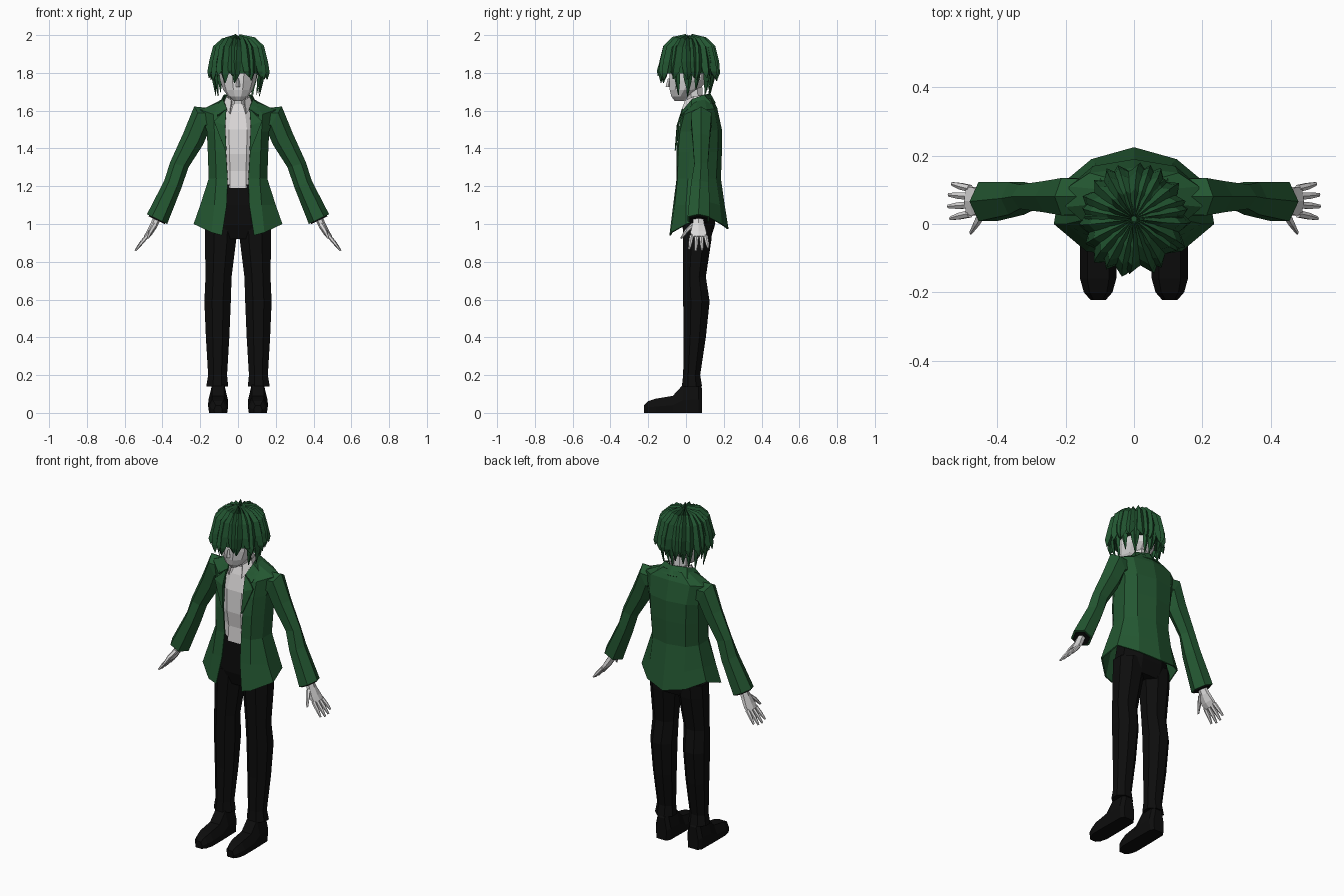
import bpy, bmesh, math, random
from mathutils import Vector

random.seed(4)


def material(name, rgb):
    m = bpy.data.materials.new(name)
    m.diffuse_color = (*rgb, 1)
    return m


GREEN = material("jacket green", (0.017, 0.095, 0.031))
HAIR = material("hair green", (0.016, 0.092, 0.031))
BLACK = material("trouser black", (0.004, 0.004, 0.004))
WHITE = material("shirt white", (0.72, 0.70, 0.70))
SKIN = material("pale skin", (0.70, 0.69, 0.69))


def finish(name, bm, mat, mirror):
    mesh = bpy.data.meshes.new(name)
    bm.to_mesh(mesh)
    bm.free()
    mesh.materials.append(mat)
    ob = bpy.data.objects.new(name, mesh)
    bpy.context.collection.objects.link(ob)
    if mirror:
        ob.modifiers.new("mirror", "MIRROR")
    return ob


def add_loft(bm, rings):
    """Closed rings skinned together and capped at both ends."""
    vs = [[bm.verts.new(p) for p in r] for r in rings]
    n = len(vs[0])
    for a, b in zip(vs, vs[1:]):
        for i in range(n):
            j = (i + 1) % n
            bm.faces.new((a[i], a[j], b[j], b[i]))
    bm.faces.new(vs[0])
    bm.faces.new(vs[-1])


def loft(name, ring_sets, mat, mirror=False):
    bm = bmesh.new()
    for rings in ring_sets:
        add_loft(bm, rings)
    bmesh.ops.recalc_face_normals(bm, faces=bm.faces)
    return finish(name, bm, mat, mirror)


def sheet(name, rows, mat, thick):
    """Open half surface, mirrored and thickened inwards."""
    bm = bmesh.new()
    vs = [[bm.verts.new(p) for p in r] for r in rows]
    for a, b in zip(vs, vs[1:]):
        for i in range(len(a) - 1):
            bm.faces.new((a[i], b[i], b[i + 1], a[i + 1]))
    ob = finish(name, bm, mat, True)
    s = ob.modifiers.new("thickness", "SOLIDIFY")
    s.thickness, s.offset = thick, -1
    return ob


def oval(c, u, v, n=8, turn=0.5):
    """Ring around c spanned by half axes u and v."""
    c, u, v = Vector(c), Vector(u), Vector(v)
    k = [(i + turn) * math.tau / n for i in range(n)]
    return [c + u * math.cos(a) + v * math.sin(a) for a in k]


def level(x, z, rx, y0, y1, n=8, turn=0.5):
    """Horizontal ring from front y0 to back y1."""
    g = 1 / math.cos(math.pi / n) if turn else 1
    return oval((x, (y0 + y1) / 2, z), (rx * g, 0, 0), (0, (y1 - y0) / 2 * g, 0), n, turn)


# Trousers and shoes
loft("trouser_hips", [[level(0, z, *r) for z, *r in (
    (0.92, 0.15, 0.0, 0.13), (1.0, 0.16, -0.025, 0.155),
    (1.1, 0.14, -0.03, 0.15), (1.21, 0.115, -0.03, 0.13))]], BLACK)
loft("trouser_leg", [[level(x, z, *r) for x, z, *r in (
    (0.11, 0.14, 0.058, -0.022, 0.085), (0.108, 0.2, 0.05, -0.015, 0.075),
    (0.108, 0.4, 0.062, -0.012, 0.105), (0.108, 0.59, 0.07, -0.015, 0.125),
    (0.103, 0.72, 0.069, -0.015, 0.105), (0.092, 0.92, 0.083, -0.015, 0.135),
    (0.09, 1.0, 0.083, -0.015, 0.14))]], BLACK, True)


def shoe_ring(y, w, h, x=0.105):
    return [(x + sx * w, y, z * h) for sx, z in
            ((-0.9, 0), (0.9, 0), (1, 0.45), (0.6, 1), (-0.6, 1), (-1, 0.45))]


loft("shoe", [[shoe_ring(*r) for r in (
    (0.085, 0.035, 0.13), (0.065, 0.05, 0.16), (-0.015, 0.052, 0.15),
    (-0.07, 0.053, 0.09), (-0.16, 0.053, 0.075), (-0.2, 0.042, 0.062),
    (-0.223, 0.022, 0.04))]], BLACK, True)

# Shirt and its collar points
loft("shirt", [[level(0, z, *r) for z, *r in (
    (1.19, 0.105, -0.033, 0.12), (1.28, 0.1, -0.028, 0.12),
    (1.37, 0.11, -0.04, 0.13), (1.5, 0.115, -0.035, 0.13),
    (1.59, 0.09, -0.012, 0.12), (1.635, 0.06, 0.005, 0.11))]], WHITE)
sheet("shirt_collar", [
    [(0.035, -0.005, 1.655), (0.062, 0.04, 1.675), (0.05, 0.1, 1.685), (0, 0.115, 1.685)],
    [(0.045, -0.03, 1.585), (0.08, 0.03, 1.63), (0.06, 0.115, 1.64), (0, 0.13, 1.64)]], WHITE, 0.006)

# Jacket body, columns from front edge round to centre back
sheet("jacket_body", [
    [(0.062, -0.005, 1.62), (0.08, 0.03, 1.645), (0.09, 0.06, 1.65), (0.085, 0.1, 1.66), (0.06, 0.13, 1.665), (0, 0.14, 1.665)],
    [(0.068, -0.025, 1.57), (0.13, -0.01, 1.58), (0.2, 0.05, 1.605), (0.19, 0.11, 1.605), (0.13, 0.15, 1.61), (0, 0.165, 1.615)],
    [(0.067, -0.042, 1.49), (0.125, -0.032, 1.49), (0.165, 0.03, 1.49), (0.165, 0.12, 1.49), (0.12, 0.17, 1.5), (0, 0.19, 1.5)],
    [(0.064, -0.05, 1.38), (0.12, -0.042, 1.38), (0.16, 0.02, 1.38), (0.16, 0.11, 1.38), (0.115, 0.168, 1.38), (0, 0.19, 1.38)],
    [(0.055, -0.05, 1.24), (0.115, -0.045, 1.24), (0.155, 0.01, 1.24), (0.155, 0.1, 1.24), (0.11, 0.16, 1.24), (0, 0.185, 1.24)],
    [(0.06, -0.068, 1.1), (0.125, -0.06, 1.1), (0.2, 0.0, 1.1), (0.19, 0.11, 1.12), (0.115, 0.18, 1.1), (0, 0.205, 1.1)],
    [(0.085, -0.088, 0.94), (0.14, -0.08, 0.955), (0.235, 0.0, 1.0), (0.215, 0.115, 1.04), (0.125, 0.19, 1.0), (0, 0.225, 0.975)],
], GREEN, 0.008)
sheet("jacket_collar", [
    [(0.06, -0.012, 1.61), (0.08, 0.03, 1.66), (0.075, 0.095, 1.685), (0, 0.13, 1.69)],
    [(0.11, -0.03, 1.575), (0.12, 0.03, 1.625), (0.1, 0.135, 1.64), (0, 0.158, 1.64)]], GREEN, 0.008)
sheet("jacket_lapel", [
    [(0.062, -0.022, 1.61), (0.105, -0.028, 1.565)],
    [(0.068, -0.05, 1.52), (0.128, -0.042, 1.545)],
    [(0.062, -0.06, 1.39), (0.068, -0.06, 1.39)]], GREEN, 0.008)


# Sleeves, each ring given by its outer and inner edge
def sleeve_ring(ux, uz, lx, lz, y, h):
    c = ((ux + lx) / 2, y, (uz + lz) / 2)
    return oval(c, ((ux - lx) / 2, 0, (uz - lz) / 2), (0, h * 1.15, 0), 6, 0)


loft("jacket_sleeve", [[sleeve_ring(*r) for r in (
    (0.11, 1.61, 0.12, 1.5, 0.08, 0.05), (0.232, 1.622, 0.155, 1.49, 0.08, 0.055),
    (0.29, 1.48, 0.185, 1.42, 0.08, 0.046), (0.36, 1.325, 0.262, 1.3, 0.08, 0.036),
    (0.39, 1.23, 0.3, 1.19, 0.075, 0.048), (0.482, 1.052, 0.375, 1.0, 0.066, 0.058))]], GREEN, True)
loft("sleeve_opening", [[sleeve_ring(0.47, 1.047, 0.385, 1.005, 0.066, 0.048),
                         sleeve_ring(0.473, 1.041, 0.388, 0.999, 0.066, 0.048)]], BLACK, True)

# Hands: flat palm, four fingers and a thumb
NORMAL = Vector((0.82, 0, 0.57))


def limb(*steps):
    return [oval((x, y, z), NORMAL * t, (0, w, 0), 6, 0) for x, y, z, t, w in steps]


hand = [limb((0.42, 0.065, 1.05, 0.022, 0.026), (0.445, 0.066, 0.995, 0.02, 0.035),
             (0.468, 0.066, 0.955, 0.017, 0.048), (0.487, 0.068, 0.93, 0.013, 0.047))]
for i, (y, reach) in enumerate(((0.03, 0.9), (0.056, 1.0), (0.081, 0.97), (0.104, 0.82))):
    tip = y + (i - 1.5) * 0.009
    hand.append(limb((0.48, y, 0.938, 0.011, 0.012), (0.48 + 0.035 * reach, (y + tip) / 2, 0.938 - 0.042 * reach, 0.01, 0.011),
                     (0.48 + 0.064 * reach, tip, 0.938 - 0.08 * reach, 0.005, 0.006)))
hand.append(limb((0.437, 0.045, 1.0, 0.015, 0.018), (0.46, 0.005, 0.965, 0.012, 0.013),
                 (0.478, -0.025, 0.925, 0.006, 0.006)))
loft("hand", hand, SKIN, True)

# Neck, head and nose
loft("neck", [[level(0, 1.59, 0.05, 0.015, 0.11), level(0, 1.66, 0.042, 0.005, 0.09),
               level(0, 1.74, 0.045, -0.01, 0.085)]], SKIN)
loft("head", [[level(0, z, *r, 10, 0) for z, *r in (
    (1.65, 0.02, -0.06, -0.01), (1.675, 0.052, -0.08, 0.02), (1.71, 0.078, -0.09, 0.07),
    (1.76, 0.095, -0.094, 0.12), (1.83, 0.105, -0.092, 0.13), (1.91, 0.095, -0.075, 0.12),
    (1.95, 0.05, -0.03, 0.07))]], SKIN)
loft("nose", [[level(0, 1.725, 0.012, -0.108, -0.08, 4, 0),
               level(0, 1.77, 0.005, -0.096, -0.08, 4, 0)]], SKIN)

# Hair: cap plus overlapping ridged locks radiating from the crown
PROFILE = ((0.06, 1.978), (0.5, 1.972), (0.83, 1.935), (0.97, 1.86), (0.95, 1.80))


def polar(a, r, z):
    return Vector((0.147 * r * math.cos(a), 0.015 + 0.148 * r * math.sin(a), z))


loft("hair_cap", [[[polar(i * math.tau / 16, r * 0.95, z - 0.004) for i in range(16)]
                   for r, z in PROFILE]], HAIR)


def lock(a, width, tip_r, tip_z, lift):
    rings = []
    drift = random.uniform(-0.12, 0.12)
    for k, (r, z) in enumerate(PROFILE):
        half = width * (0.8, 1, 1, 1, 0.75)[k]
        mid = a + drift * k / 4
        out = lift * (0.5, 1, 1, 1, 1)[k]
        up = 0.022 * (1 - k / 3) if k < 3 else 0
        if k == 4:
            z, r = (z + tip_z) / 2 + 0.02, (r + tip_r) / 2 + 0.03
        rings.append([polar(mid - half, r * 0.96, z), polar(mid, r + out, z + up * lift / 0.1),
                      polar(mid + half, r * 0.96, z), polar(mid, r * 0.88, z - 0.01)])
    tip = a + drift * 1.5
    rings.append([polar(tip + s * 0.02, tip_r + o, tip_z) for s, o in ((-1, 0), (0, 0.01), (1, 0), (0, -0.01))])
    return rings


locks = []
for i in range(22):
    a = i * math.tau / 22 - math.pi / 2
    front = max(0, -math.sin(a))
    z = 1.755 + 0.02 * random.random() + (0.022 if i % 2 else -0.012) * front
    locks.append(lock(a, 0.2, random.uniform(0.96, 1.1) + 0.03 * front, z, random.uniform(0.06, 0.13)))
for i in range(15):  # longer under layer round the sides and nape
    a = math.radians(-28 + i * 236 / 14)
    locks.append(lock(a, 0.17, random.uniform(0.72, 0.88), random.uniform(1.675, 1.72), 0.03))
loft("hair_locks", locks, HAIR)
